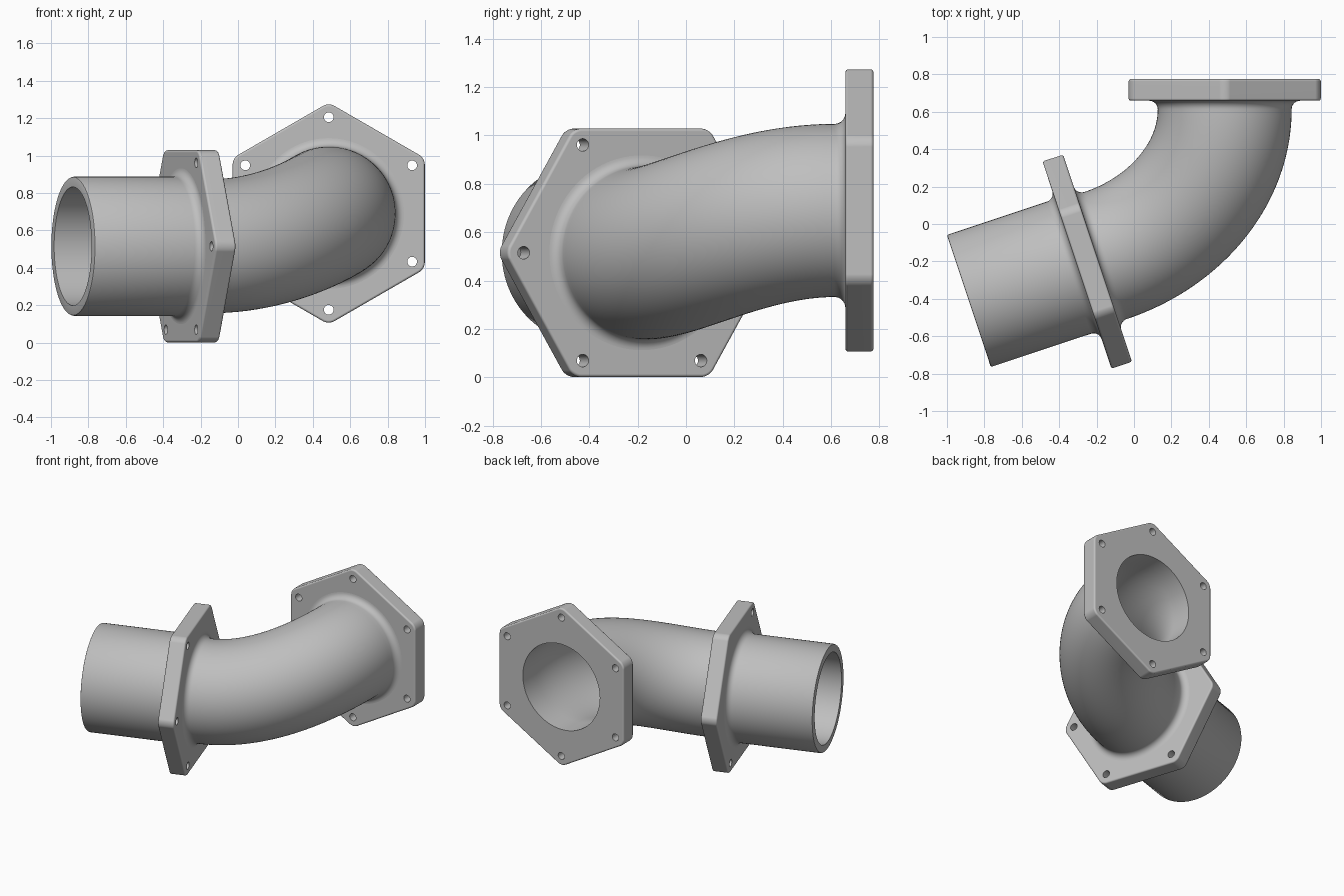
import bpy, bmesh
from math import sin, cos, pi, radians
from mathutils import Vector, Matrix

cube = bpy.data.objects.get("Cube")
if cube:
    bpy.data.objects.remove(cube)

grey = bpy.data.materials.new("cast_grey")
grey.use_nodes = True
grey.diffuse_color = (0.52, 0.52, 0.52, 1)
shader = next(n for n in grey.node_tree.nodes if n.type == "BSDF_PRINCIPLED")
shader.inputs["Base Color"].default_value = grey.diffuse_color
shader.inputs["Roughness"].default_value = 0.6

# Shared dimensions
SIDES = 96
BORE = 0.317
BEND_R, PIPE_R = 0.358, 0.372
FILLET = 0.045
THICK = 0.116
UP = Vector((0, 0, 1))
AXIS = Vector((cos(radians(18.4)), sin(radians(18.4)), 0))
BACK = Vector((0, 1, 0))
MID = Vector((-0.25, -0.201, 0.515))     # middle flange centre
REAR = Vector((0.485, 0.717, 0.69))      # rear flange centre


def make_object(name, bm):
    bmesh.ops.recalc_face_normals(bm, faces=bm.faces[:])
    mesh = bpy.data.meshes.new(name)
    bm.to_mesh(mesh)
    bm.free()
    mesh.materials.append(grey)
    obj = bpy.data.objects.new(name, mesh)
    bpy.context.collection.objects.link(obj)
    return obj


def activate(obj):
    bpy.ops.object.select_all(action="DESELECT")
    obj.select_set(True)
    bpy.context.view_layer.objects.active = obj


def smooth(obj, angle=35):
    activate(obj)
    bpy.ops.object.shade_smooth_by_angle(angle=radians(angle))


def fillet(flange_face, direction, radius, steps=8):
    """Stations of a concave fillet, from the flange face outwards."""
    out = []
    for i in range(steps + 1):
        a = pi / 2 * i / steps
        out.append((flange_face + direction * FILLET * (1 - cos(a)),
                    direction, radius + FILLET * (1 - sin(a))))
    return out


def hollow_tube(name, stations):
    """Sweep circles along stations, then back along the bore."""
    bore = [(c, t, BORE) for c, t, r in reversed(stations)]
    bm = bmesh.new()
    rings = []
    for c, t, r in stations + bore:
        side = t.cross(UP).normalized()
        top = side.cross(t).normalized()
        rings.append([bm.verts.new(c + r * (side * cos(a) + top * sin(a)))
                      for a in (2 * pi * k / SIDES for k in range(SIDES))])
    for i, ring in enumerate(rings):
        nxt = rings[(i + 1) % len(rings)]
        for k in range(SIDES):
            j = (k + 1) % SIDES
            bm.faces.new((ring[k], ring[j], nxt[j], nxt[k]))
    bmesh.ops.remove_doubles(bm, verts=bm.verts[:], dist=1e-6)
    smooth(make_object(name, bm))


def flange(name, centre, axis, corner_dir):
    """Rounded hexagonal plate with a bore and six bolt holes."""
    place = Matrix((corner_dir, axis.cross(corner_dir), axis)).transposed().to_4x4()
    place.translation = centre
    corners = [Vector((cos(k * pi / 3), sin(k * pi / 3), 0)) for k in range(6)]

    bm = bmesh.new()
    base = bm.faces.new([bm.verts.new(c * 0.593 - UP * THICK / 2) for c in corners])
    ext = bmesh.ops.extrude_face_region(bm, geom=[base])
    bmesh.ops.translate(bm, vec=UP * THICK,
                        verts=[v for v in ext["geom"] if isinstance(v, bmesh.types.BMVert)])
    bmesh.ops.recalc_face_normals(bm, faces=bm.faces[:])
    upright = [e for e in bm.edges if abs(e.verts[0].co.z - e.verts[1].co.z) > 0.01]
    bmesh.ops.bevel(bm, geom=upright, offset=0.033, segments=6, profile=0.5, affect="EDGES")
    rim = [e for e in bm.edges if abs(e.verts[0].co.z - e.verts[1].co.z) < 0.01]
    bmesh.ops.bevel(bm, geom=rim, offset=0.012, segments=4, profile=0.5, affect="EDGES")
    bm.transform(place)
    plate = make_object(name, bm)

    # Cutter for the bore and the bolt holes
    bm = bmesh.new()
    holes = [(Vector(), BORE, SIDES)] + [(c * 0.515, 0.026, 24) for c in corners]
    for pos, radius, sides in holes:
        bmesh.ops.create_cone(bm, cap_ends=True, segments=sides, radius1=radius,
                              radius2=radius, depth=0.4, matrix=Matrix.Translation(pos))
    bm.transform(place)
    cutter = make_object(name + "_cutter", bm)
    cutter.hide_render = True
    cut = plate.modifiers.new("holes", "BOOLEAN")
    cut.object = cutter
    cut.solver = "EXACT"
    activate(plate)
    bpy.ops.object.modifier_apply(modifier=cut.name)
    bpy.data.objects.remove(cutter)
    smooth(plate)
    plate.modifiers.new("flat_caps", "WEIGHTED_NORMAL").keep_sharp = True


# Flanges
flange("middle_flange", MID, AXIS, AXIS.cross(UP))
flange("rear_flange", REAR, BACK, UP)

# Straight inlet pipe with a softened open end
inlet_end = MID - AXIS * 0.667
lip = [(inlet_end + AXIS * d, -AXIS, PIPE_R - 0.008 + r)
       for d, r in ((0, 0), (0.002, 0.005), (0.008, 0.008))]
hollow_tube("inlet_pipe", fillet(MID - AXIS * THICK / 2, -AXIS, PIPE_R) + lip[::-1])

# Curved pipe rising from the middle flange to the rear flange
start_face = MID + AXIS * THICK / 2
end_face = REAR - BACK * THICK / 2
p0 = start_face + AXIS * FILLET
p3 = end_face - BACK * FILLET
p1, p2 = p0 + AXIS * 0.39, p3 - BACK * 0.35
bend = []
for i in range(1, 48):
    t = i / 48
    s = 1 - t
    point = p0 * s**3 + p1 * 3 * s * s * t + p2 * 3 * s * t * t + p3 * t**3
    tangent = (p1 - p0) * s * s + (p2 - p1) * 2 * s * t + (p3 - p2) * t * t
    bend.append((point, tangent.normalized(), BEND_R))
exit_fillet = [(c, -d, r) for c, d, r in reversed(fillet(end_face, -BACK, BEND_R))]
hollow_tube("curved_pipe", fillet(start_face, AXIS, BEND_R) + bend + exit_fillet)
